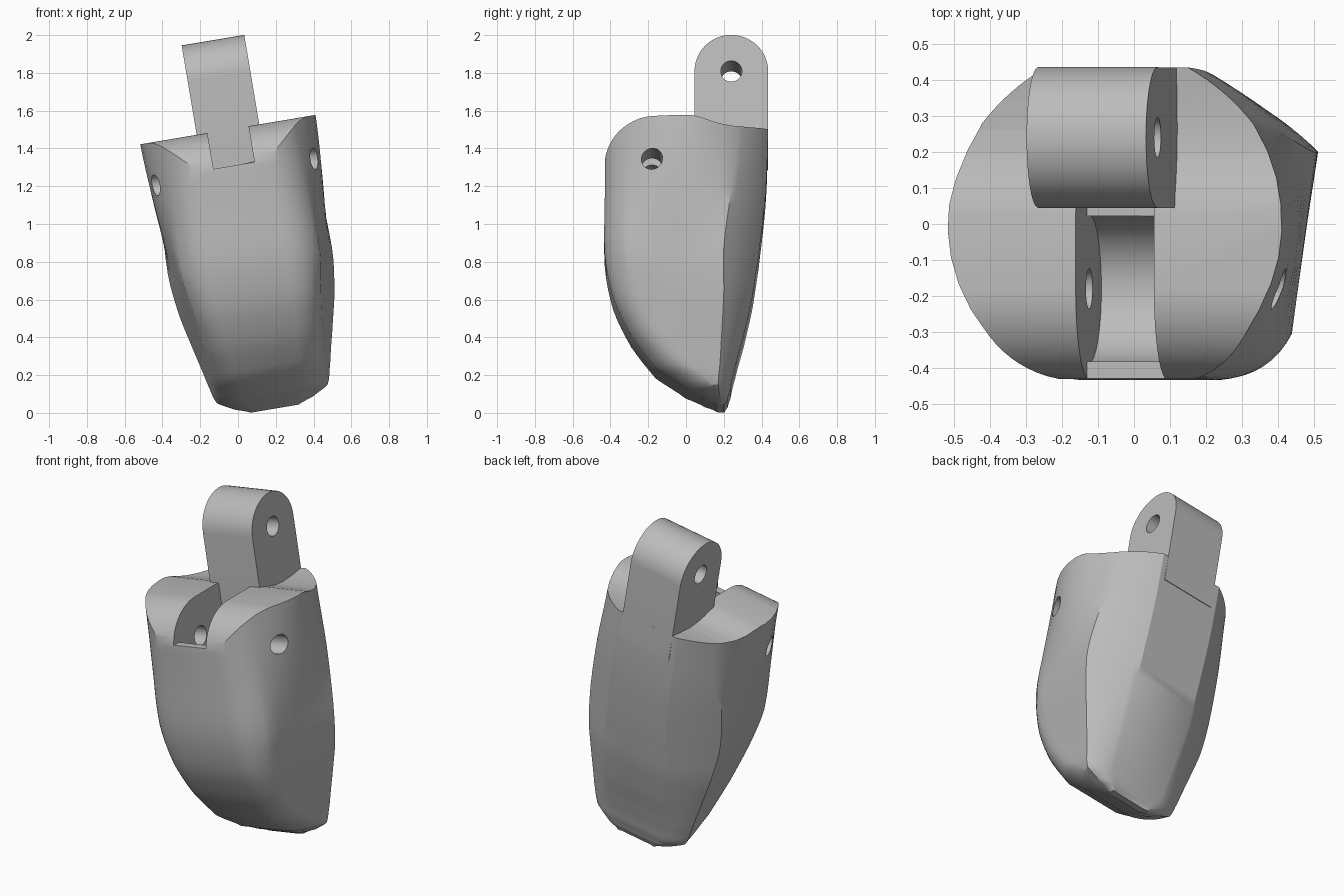
import bpy, bmesh, math
from mathutils import Vector

if "Cube" in bpy.data.objects:
    bpy.data.objects.remove(bpy.data.objects["Cube"], do_unlink=True)

TILT = math.radians(9.5)
MID = 0.195            # centre of the part across its width, before tilting

grey = bpy.data.materials.new("plain grey")
grey.use_nodes = True
grey.diffuse_color = (0.5, 0.5, 0.5, 1)
grey.node_tree.nodes["Principled BSDF"].inputs["Base Color"].default_value = (0.5, 0.5, 0.5, 1)


def place(u, y, w):
    """Tilt a point (across, depth, height) into the final pose."""
    u += MID
    c, s = math.cos(TILT), math.sin(TILT)
    return Vector((u * c - w * s, y, u * s + w * c))


def loft(name, rings):
    """Skin a stack of equal rings of (u, y, w) points and cap both ends."""
    bm = bmesh.new()
    rows = [[bm.verts.new(place(*p)) for p in ring] for ring in rings]
    n = len(rows[0])
    for a, b in zip(rows, rows[1:]):
        for i in range(n):
            j = (i + 1) % n
            bm.faces.new((a[i], a[j], b[j], b[i]))
    bm.faces.new(rows[0])
    bm.faces.new(rows[-1])
    bmesh.ops.recalc_face_normals(bm, faces=bm.faces)
    mesh = bpy.data.meshes.new(name)
    bm.to_mesh(mesh)
    bm.free()
    mesh.materials.append(grey)
    obj = bpy.data.objects.new(name, mesh)
    bpy.context.collection.objects.link(obj)
    return obj


def prism(name, profile, half):
    """Extrude a (depth, height) profile across the width."""
    return loft(name, [[(u, y, w) for y, w in profile] for u in (-half, half)])


def arc(y, w, ry, rw, start, end, n=24):
    angles = [math.radians(start + (end - start) * i / n) for i in range(n + 1)]
    return [(y + ry * math.cos(a), w + rw * math.sin(a)) for a in angles]


def boolean(obj, tool, operation):
    mod = obj.modifiers.new("cut", "BOOLEAN")
    mod.operation, mod.object, mod.solver = operation, tool, "EXACT"
    bpy.ops.object.select_all(action="DESELECT")
    bpy.context.view_layer.objects.active = obj
    obj.select_set(True)
    bpy.ops.object.modifier_apply(modifier=mod.name)
    bpy.data.objects.remove(tool, do_unlink=True)


def drill(obj, y, w):
    boolean(obj, prism("drill", arc(y, w, 0.056, 0.056, 0, 348.75, 31), 0.8), "DIFFERENCE")


# Shell stations: height, front y, back y, front flat half width, front corner x y,
# rear corner x y, back flat half width, front bulge, side bulge
STATIONS = [
    (1.60, -.43, .435, .19, .36, -.31, .38, .28, .20, .02, .10),
    (1.40, -.43, .433, .19, .36, -.31, .385, .275, .20, .02, .095),
    (1.10, -.43, .42, .19, .37, -.31, .42, .24, .20, .025, .05),
    (0.78, -.43, .385, .19, .376, -.31, .44, .20, .20, .03, 0),
    (0.55, -.385, .35, .19, .342, -.27, .415, .20, .20, .03, 0),
    (0.35, -.29, .305, .18, .318, -.16, .37, .19, .19, .03, 0),
    (0.18, -.16, .26, .17, .305, 0, .33, .18, .18, .03, 0),
    (0.07, 0, .235, .16, .285, .13, .298, .17, .17, .02, 0),
    (0.02, .10, .22, .13, .20, .165, .21, .18, .13, .01, 0),
    (-.01, .16, .20, .10, .13, .175, .13, .185, .10, 0, 0),
]


def blend(k, t):
    """Smoothly interpolate the stations, keeping the side flats flat."""
    last = len(STATIONS) - 1
    quad = [STATIONS[min(max(k + d, 0), last)] for d in (-1, 0, 1, 2)]
    out = []
    for a, b, c, d in zip(*quad):
        out.append(b + t * ((c - a) + t * (2*a - 5*b + 4*c - d + t * (3*(b - c) + d - a))) / 2)
    out[0] = quad[1][0] + (quad[2][0] - quad[1][0]) * t
    out[-1] = max(out[-1], 0)
    return out


def section(values):
    w, front, back, flat, cx, cy, rx, ry, rear, bulge_f, bulge_s = values
    keys = [Vector(p) for p in ((flat, front), (cx, cy), (rx, ry), (rear, back))]
    half = []
    for a, b, bulge in zip(keys, keys[1:], (bulge_f, bulge_s, 0.012)):
        d = b - a
        normal = Vector((d.y, -d.x)).normalized()
        for i in range(8):
            t = i / 8
            half.append(a + d * t + normal * bulge * 4 * t * (1 - t))
    half.append(keys[-1])
    return [(p.x, p.y, w) for p in half] + [(-p.x, p.y, w) for p in reversed(half)]


STEPS = 4
rings = [section(blend(k, i / STEPS)) for k in range(len(STATIONS) - 1) for i in range(STEPS)]
shell = loft("finger_shell", rings + [section(STATIONS[-1])])

# Rounded front shoulder and the shallow dip behind it
top = arc(-.18, 1.26, .252, .228, 180, 90)
top += [(0.03, 1.488), (0.08, 1.478), (0.13, 1.461), (0.19, 1.447), (0.26, 1.441),
        (0.34, 1.445), (0.43, 1.456), (0.7, 1.48)]
boolean(shell, prism("shoulder_profile", [(-.7, -.3), (-.7, 1.2)] + top + [(0.7, -.3)], 0.8),
        "INTERSECT")

# Slot between the two lugs, with a round floor and a small front lip
boolean(shell, prism("slot_floor", arc(-.18, 1.26, .205, .205, 0, 352.5, 47), 0.11), "DIFFERENCE")
boolean(shell, prism("slot_mouth", [(-.7, 1.295), (0.045, 1.295), (0.045, 1.8), (-.7, 1.8)], 0.11),
        "DIFFERENCE")
drill(shell, -.18, 1.26)

# Rear hinge tab with rounded end
tab = prism("hinge_tab", [(0.434, 1.3)] + arc(.24, 1.773, .195, .195, 0, 180) + [(0.045, 1.3)], 0.168)
drill(tab, .24, 1.773)

for part in (shell, tab):
    bpy.ops.object.select_all(action="DESELECT")
    part.select_set(True)
    bpy.context.view_layer.objects.active = part
    bpy.ops.object.shade_smooth_by_angle(angle=math.radians(28))
